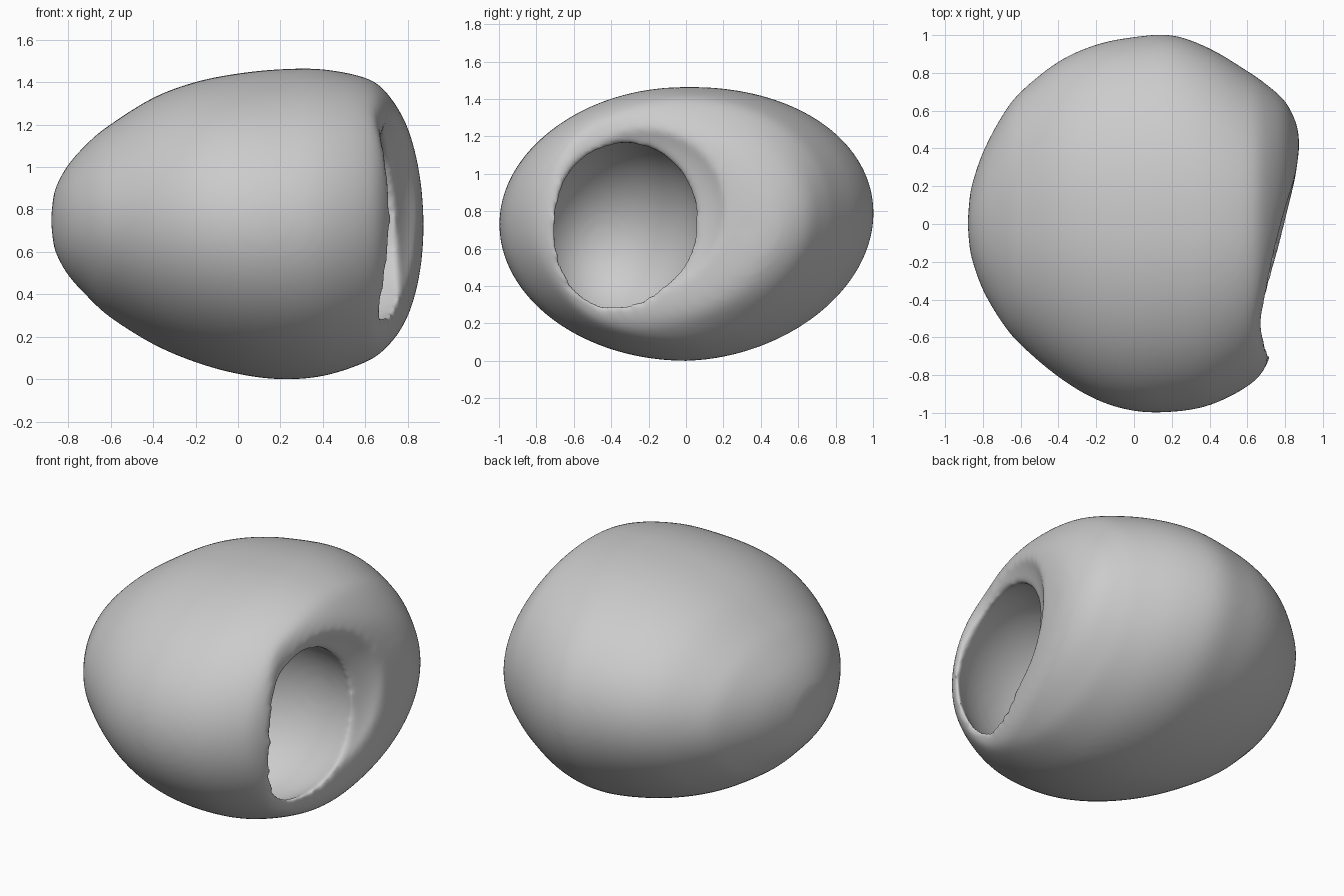
import bpy, bmesh, math
from mathutils import Matrix, Vector

cube = bpy.data.objects.get("Cube")
if cube:
    bpy.data.objects.remove(cube, do_unlink=True)

grey = bpy.data.materials.new("plain grey")
grey.use_nodes = True
colour = (0.6, 0.6, 0.6, 1)
grey.diffuse_color = colour
grey.node_tree.nodes["Principled BSDF"].inputs["Base Color"].default_value = colour


def add_object(name, bm):
    bmesh.ops.recalc_face_normals(bm, faces=bm.faces)
    mesh = bpy.data.meshes.new(name)
    bm.to_mesh(mesh)
    bm.free()
    obj = bpy.data.objects.new(name, mesh)
    bpy.context.collection.objects.link(obj)
    return obj


def ellipsoid(name, centre, radii, tilt_y=0, tilt_z=0):
    bm = bmesh.new()
    bmesh.ops.create_uvsphere(bm, u_segments=64, v_segments=48, radius=1)
    turn = Matrix.Rotation(tilt_z, 4, "Z") @ Matrix.Rotation(tilt_y, 4, "Y")
    bm.transform(Matrix.Translation(centre) @ turn @ Matrix.Diagonal((*radii, 1)))
    obj = add_object(name, bm)
    obj.hide_render = True
    return obj


def dished(p):
    """Press the wide end softly against a slanted, hollowed surface."""
    limit = 0.795 + 0.25 * p.y + 2.6 * min(p.y + 0.47, 0) ** 2
    k = 0.06
    h = max(k - abs(p.x - limit), 0) / k
    return min(p.x, limit) - h * h * k / 4


def smooth_path(points, steps):
    """Catmull-Rom curve through points of any dimension."""
    pts = [points[0]] + points + [points[-1]]
    path = []
    for a, b, c, d in zip(pts, pts[1:], pts[2:], pts[3:]):
        for s in range(steps):
            t = s / steps
            path.append([
                q + t / 2 * (r - p + t * (2 * p - 5 * q + 4 * r - w + t * (3 * (q - r) + w - p)))
                for p, q, r, w in zip(a, b, c, d)
            ])
    return path + [points[-1]]


# Egg body: oval rings along x, each given as x, y range, z range
stations = [
    (-0.875, -0.08, 0.09, 0.68, 0.82),
    (-0.86, -0.18, 0.2, 0.6, 0.9),
    (-0.8, -0.35, 0.38, 0.49, 1.01),
    (-0.7, -0.52, 0.57, 0.38, 1.12),
    (-0.6, -0.64, 0.7, 0.29, 1.2),
    (-0.4, -0.81, 0.86, 0.165, 1.325),
    (-0.2, -0.93, 0.95, 0.08, 1.4),
    (0, -0.99, 0.99, 0.025, 1.44),
    (0.2, -0.995, 1.0, 0, 1.46),
    (0.4, -0.96, 0.93, 0.015, 1.46),
    (0.6, -0.86, 0.81, 0.08, 1.42),
    (0.7, -0.75, 0.74, 0.15, 1.35),
    (0.8, -0.5, 0.65, 0.28, 1.19),
    (0.86, -0.2, 0.53, 0.43, 1.0),
    (0.885, 0.1, 0.4, 0.58, 0.82),
]
SIDES = 96
bm = bmesh.new()
rings = []
for x, y0, y1, z0, z1 in smooth_path(stations, 4):
    ring = []
    for i in range(SIDES):
        a = math.tau * i / SIDES
        y = (y0 + y1) / 2 + (y1 - y0) / 2 * math.cos(a)
        z = (z0 + z1) / 2 + (z1 - z0) / 2 * math.sin(a)
        # The back rises a little
        z += 0.06 * max(y, 0) ** 1.3
        ring.append(bm.verts.new((x, y, z)))
    rings.append(ring)
for a, b in zip(rings, rings[1:]):
    for i in range(SIDES):
        j = (i + 1) % SIDES
        bm.faces.new((a[i], a[j], b[j], b[i]))
for ring, tip in ((rings[0], -0.882), (rings[-1], 0.89)):
    centre = sum((v.co for v in ring), Vector()) / SIDES
    centre.x = tip
    pole = bm.verts.new(centre)
    for i in range(SIDES):
        bm.faces.new((ring[i], ring[(i + 1) % SIDES], pole))
for v in bm.verts:
    v.co.x = dished(v.co)
body = add_object("hollow_body", bm)

# Cavity leaning forward and down as it goes in, and the flare around its mouth
cutters = [
    ellipsoid("cavity_cutter", (0.4, -0.36, 0.69), (0.6, 0.44, 0.49), -0.33, 0.33),
    ellipsoid("mouth_flare_cutter", (0.81, -0.22, 0.82), (0.16, 0.47, 0.48), 0, -0.24),
]
for cutter in cutters:
    cut = body.modifiers.new(cutter.name, "BOOLEAN")
    cut.operation = "DIFFERENCE"
    cut.solver = "EXACT"
    cut.object = cutter

# Even out the surface and round the rim
remesh = body.modifiers.new("even_skin", "REMESH")
remesh.mode = "VOXEL"
remesh.voxel_size = 0.018
soften = body.modifiers.new("soft_rim", "SMOOTH")
soften.factor = 0.5
soften.iterations = 14

# Bake the modifiers so the cutters can go
graph = bpy.context.evaluated_depsgraph_get()
baked = bpy.data.meshes.new_from_object(body.evaluated_get(graph))
body.modifiers.clear()
body.data = baked
for cutter in cutters:
    bpy.data.objects.remove(cutter, do_unlink=True)
baked.materials.clear()
baked.materials.append(grey)
baked.shade_smooth()
